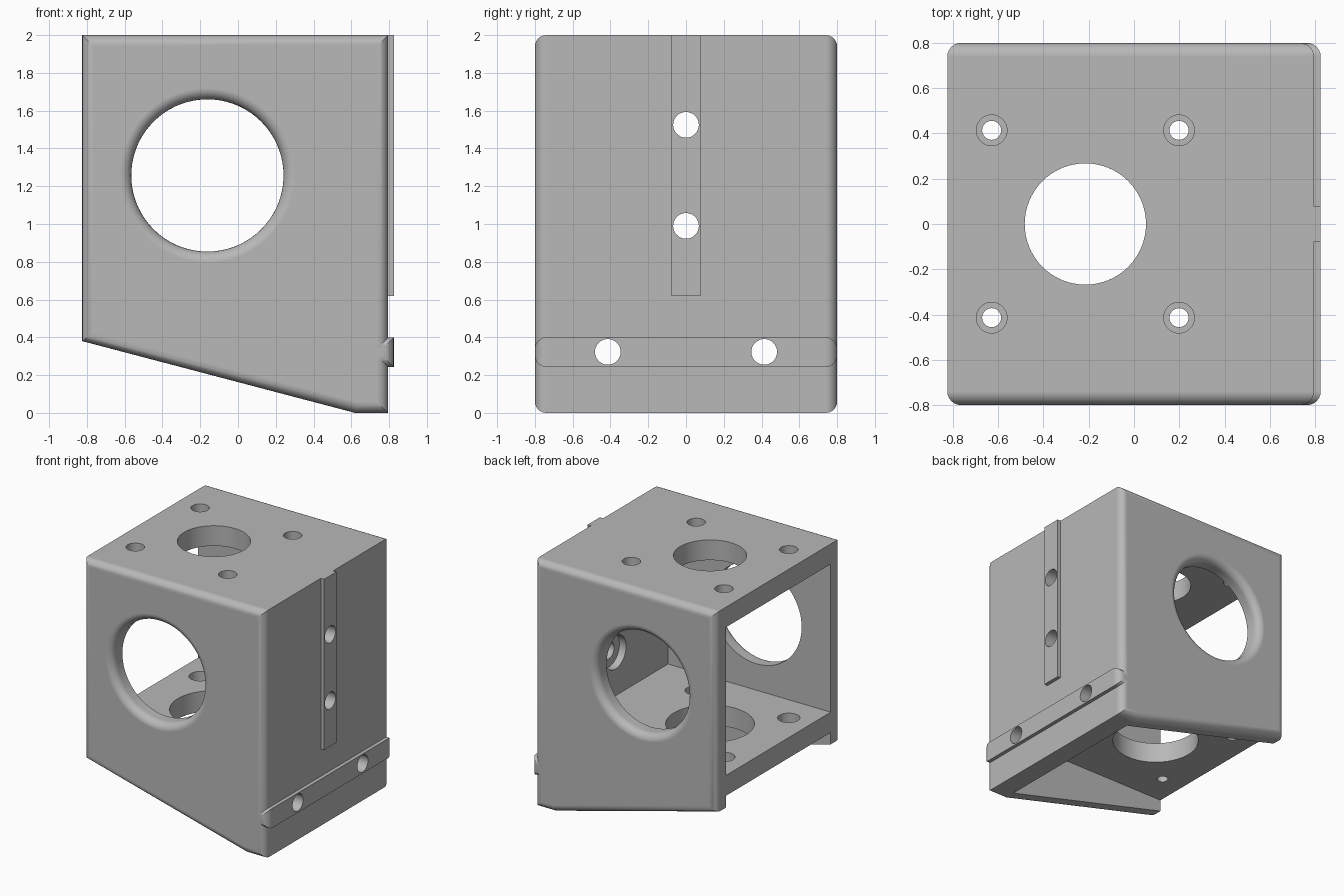
import bpy
import bmesh
import math
from mathutils import Matrix, Vector

if "Cube" in bpy.data.objects:
    bpy.data.objects.remove(bpy.data.objects["Cube"])

grey = bpy.data.materials.new("light_grey")
grey.use_nodes = True
colour = (0.48, 0.48, 0.48, 1)
grey.diffuse_color = colour
grey.node_tree.nodes["Principled BSDF"].inputs["Base Color"].default_value = colour

HALF_Y = 0.8
FILLET = 0.06


def add_object(name, bm):
    bmesh.ops.recalc_face_normals(bm, faces=bm.faces)
    mesh = bpy.data.meshes.new(name)
    bm.to_mesh(mesh)
    bm.free()
    mesh.materials.append(grey)
    obj = bpy.data.objects.new(name, mesh)
    bpy.context.collection.objects.link(obj)
    return obj


def extrude_xz(name, outline, half_y, rounded=False):
    """Extrude an x-z outline along y, optionally rounding both end rims."""
    bm = bmesh.new()
    face = bm.faces.new([bm.verts.new((x, -half_y, z)) for x, z in outline])
    out = bmesh.ops.extrude_face_region(bm, geom=[face])
    moved = [v for v in out["geom"] if isinstance(v, bmesh.types.BMVert)]
    bmesh.ops.translate(bm, verts=moved, vec=(0, 2 * half_y, 0))
    bmesh.ops.recalc_face_normals(bm, faces=bm.faces)
    if rounded:
        rims = [e for e in bm.edges
                if abs(e.verts[0].co.y - e.verts[1].co.y) < 1e-4]
        bmesh.ops.bevel(bm, geom=rims, offset=FILLET, segments=6,
                        profile=0.5, affect='EDGES', clamp_overlap=True)
    return add_object(name, bm)


def box(name, x0, x1, z0, z1, half_y, rounded=False):
    return extrude_xz(name, [(x0, z0), (x1, z0), (x1, z1), (x0, z1)],
                      half_y, rounded)


def turned(name, profile, axis, at, sides=48):
    """Solid of revolution from (radius, height) points along an axis."""
    bm = bmesh.new()
    rings = []
    for r, h in profile:
        rings.append([bm.verts.new((r * math.cos(a), r * math.sin(a), h))
                      for a in (2 * math.pi * i / sides for i in range(sides))])
    for low, high in zip(rings, rings[1:]):
        for i in range(sides):
            j = (i + 1) % sides
            bm.faces.new((low[i], low[j], high[j], high[i]))
    bm.faces.new(rings[0])
    bm.faces.new(rings[-1])
    turn = Vector((0, 0, 1)).rotation_difference(Vector(axis)).to_matrix().to_4x4()
    bmesh.ops.transform(bm, matrix=Matrix.Translation(at) @ turn, verts=bm.verts)
    return add_object(name, bm)


def combine(target, tool, operation):
    mod = target.modifiers.new("join", 'BOOLEAN')
    mod.operation = operation
    mod.solver = 'EXACT'
    mod.object = tool
    bpy.context.view_layer.objects.active = target
    bpy.ops.object.modifier_apply(modifier=mod.name)
    bpy.data.objects.remove(tool)


# Housing block with sloped underside and rounded front and back rims
housing = extrude_xz("bracket_housing",
                     [(-0.825, 0.38), (0.62, 0), (0.795, 0), (0.795, 2), (-0.825, 2)],
                     HALF_Y, rounded=True)

# Locating ridges on the mounting wall
combine(housing, box("cross_ridge", 0.66, 0.825, 0.243, 0.4, HALF_Y, True), 'UNION')
combine(housing, box("upright_ridge", 0.7, 0.825, 0.62, 2, 0.078), 'UNION')

# Main chamber and the space below the lower plate, both open on one side
combine(housing, box("chamber", -1, 0.63, 0.64, 1.837, 0.67), 'DIFFERENCE')
combine(housing, box("under_space", -1, 0.63, -0.2, 0.475, 0.67), 'DIFFERENCE')

# Large side windows with rounded outer lips
R = 0.403
lip = [(R + FILLET * (1 - math.cos(t)), HALF_Y - FILLET + FILLET * math.sin(t))
       for t in (math.pi / 2 * i / 6 for i in range(7))]
for side in (-1, 1):
    window = turned("window", [(R, 0.5)] + lip + [(R + FILLET, 0.9)],
                    (0, side, 0), (-0.162, 0, 1.257), 72)
    combine(housing, window, 'DIFFERENCE')

# Shaft holes in the top and lower plates
CX = -0.215
combine(housing, turned("top_bore", [(0.268, 1.7), (0.268, 2.1)],
                        (0, 0, 1), (CX, 0, 0), 64), 'DIFFERENCE')
combine(housing, turned("lower_bore", [(0.325, 0.4), (0.325, 0.7)],
                        (0, 0, 1), (CX, 0, 0), 64), 'DIFFERENCE')

# Four screw holes: clearance above, countersunk seats below
for sx in (-1, 1):
    for sy in (-1, 1):
        spot = (CX + sx * 0.414, sy * 0.414, 0)
        combine(housing, turned("top_hole", [(0.068, 1.7), (0.068, 2.1)],
                                (0, 0, 1), spot, 32), 'DIFFERENCE')
        combine(housing, turned("seat_hole", [(0.042, 0.4), (0.042, 0.56),
                                              (0.082, 0.56), (0.082, 0.7)],
                                (0, 0, 1), spot, 32), 'DIFFERENCE')

# Mounting holes through the wall, with seats on the inside
for y, z in ((0, 1.525), (0, 0.99), (-0.414, 0.323), (0.414, 0.323)):
    combine(housing, turned("wall_hole", [(0.135, 0.55), (0.135, 0.69),
                                          (0.068, 0.69), (0.068, 0.9)],
                            (1, 0, 0), (0, y, z), 32), 'DIFFERENCE')

# Smooth curved surfaces while keeping flat faces crisp
bpy.ops.object.select_all(action='DESELECT')
housing.select_set(True)
bpy.context.view_layer.objects.active = housing
bpy.ops.object.shade_smooth_by_angle(angle=math.radians(30))
normals = housing.modifiers.new("flat_faces", 'WEIGHTED_NORMAL')
normals.keep_sharp = True
